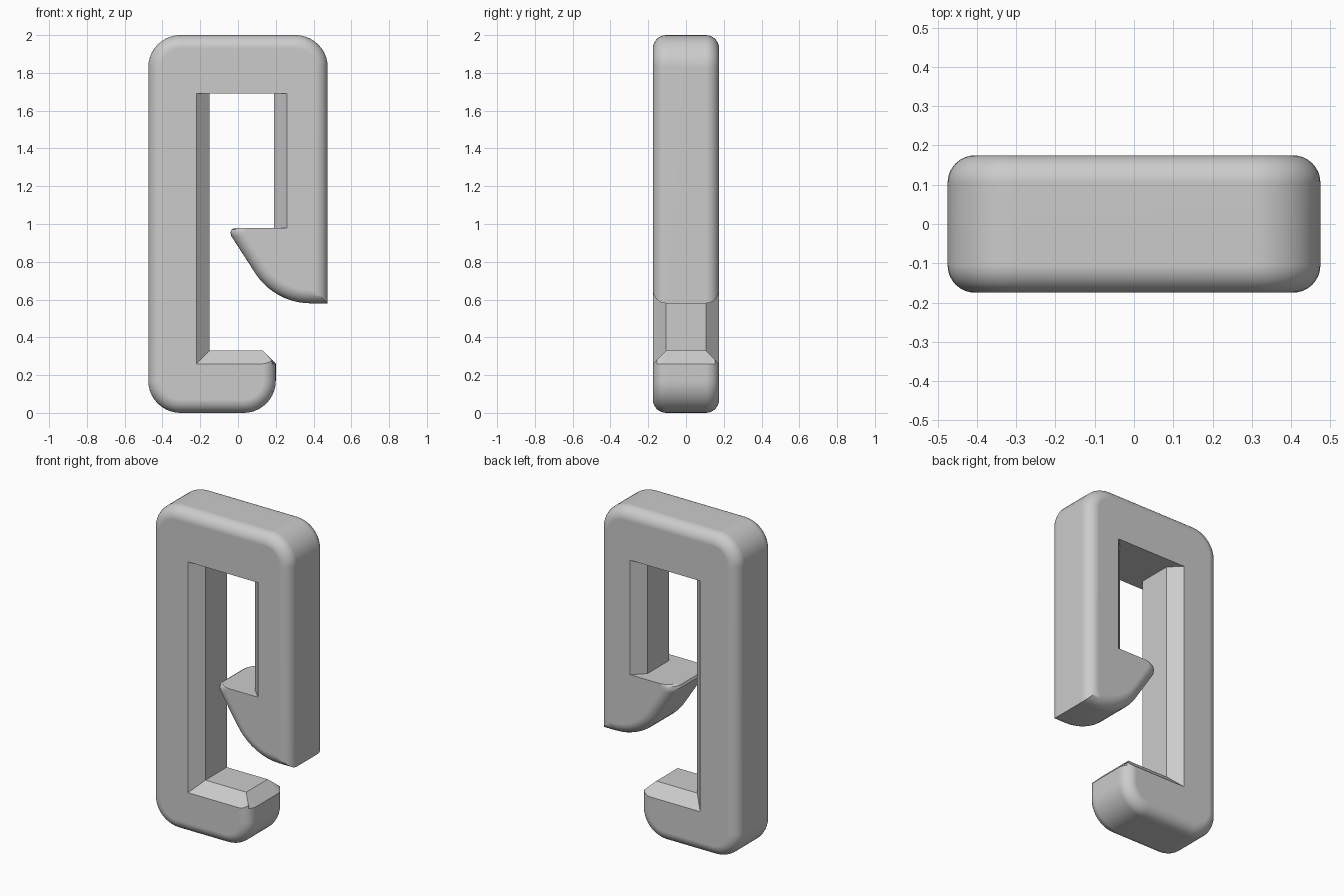
import bpy, bmesh
from math import sin, cos, pi, radians

cube = bpy.data.objects.get("Cube")
if cube:
    bpy.data.objects.remove(cube, do_unlink=True)

HALF_DEPTH = 0.175
EDGE = 0.07        # size of the rounded outer edges and inner chamfers
CORNER = 0.17      # radius of the big outline corners
HALF_WIDTH = 0.475
STEPS = 8


def arc(cx, cz, r, start, end, n=10):
    return [(cx + r * cos(radians(start + (end - start) * i / n)),
             cz + r * sin(radians(start + (end - start) * i / n)))
            for i in range(n + 1)]


def outline(o, c):
    """Clip outline with outer edges inset by o and inner edges cut by c."""
    w, r = HALF_WIDTH, CORNER - o
    pts = arc(-w + CORNER, CORNER, r, 180, 270)
    # short lower lip with bevelled end
    pts += arc(0.2 - CORNER, CORNER, r, 270, 360)
    pts += [(0.2 - o, 0.26), (min(0.13 + c, 0.2 - o), 0.33 - c)]
    # inner opening
    pts += [(-0.15 - c, 0.33 - c), (-0.15 - c, 1.69),
            (0.19 + c, 1.69), (0.19 + c, 0.98)]
    # barb: blunt tip, slanted flank, curved underside
    s = 1.19 * o
    pts += [(-0.018 + s, 0.98), (-0.035 + s, 0.97),
            (-0.041 + s, 0.955), (-0.035 + s, 0.935)]
    pts += arc(0.385, 0.93, 0.35 - o, 213, 270)
    pts += [(w - o, 0.58 + o)]
    # top corners
    pts += arc(w - CORNER, 2 - CORNER, r, 0, 90)
    pts += arc(-w + CORNER, 2 - CORNER, r, 90, 180)
    return pts


# Stack of outlines from the front face to the back face
half = []
for i in range(STEPS + 1):
    a = pi / 2 * (1 - i / STEPS)
    half.append((HALF_DEPTH - EDGE * (1 - sin(a)), EDGE * (1 - cos(a)), EDGE * sin(a)))
layers = [(-y, o, c) for y, o, c in half] + [(y, o, c) for y, o, c in reversed(half)]

bm = bmesh.new()
rings = [[bm.verts.new((x, y, z)) for x, z in outline(o, c)] for y, o, c in layers]
for a, b in zip(rings, rings[1:]):
    for i in range(len(a)):
        j = (i + 1) % len(a)
        bm.faces.new((a[i], a[j], b[j], b[i]))
bm.faces.new(rings[0])
bm.faces.new(rings[-1][::-1])
bmesh.ops.remove_doubles(bm, verts=bm.verts, dist=0.0001)
bmesh.ops.recalc_face_normals(bm, faces=bm.faces)
mesh = bpy.data.meshes.new("clip_body")
bm.to_mesh(mesh)
bm.free()

# Grey plastic
mat = bpy.data.materials.new("grey_plastic")
mat.use_nodes = True
grey = (0.6, 0.6, 0.6, 1)
mat.diffuse_color = grey
mat.node_tree.nodes["Principled BSDF"].inputs["Base Color"].default_value = grey
mesh.materials.append(mat)

body = bpy.data.objects.new("clip_body", mesh)
bpy.context.collection.objects.link(body)
bpy.ops.object.select_all(action="DESELECT")
body.select_set(True)
bpy.context.view_layer.objects.active = body
bpy.ops.object.shade_smooth_by_angle(angle=radians(30))
normals = body.modifiers.new("even_normals", "WEIGHTED_NORMAL")
normals.keep_sharp = True
